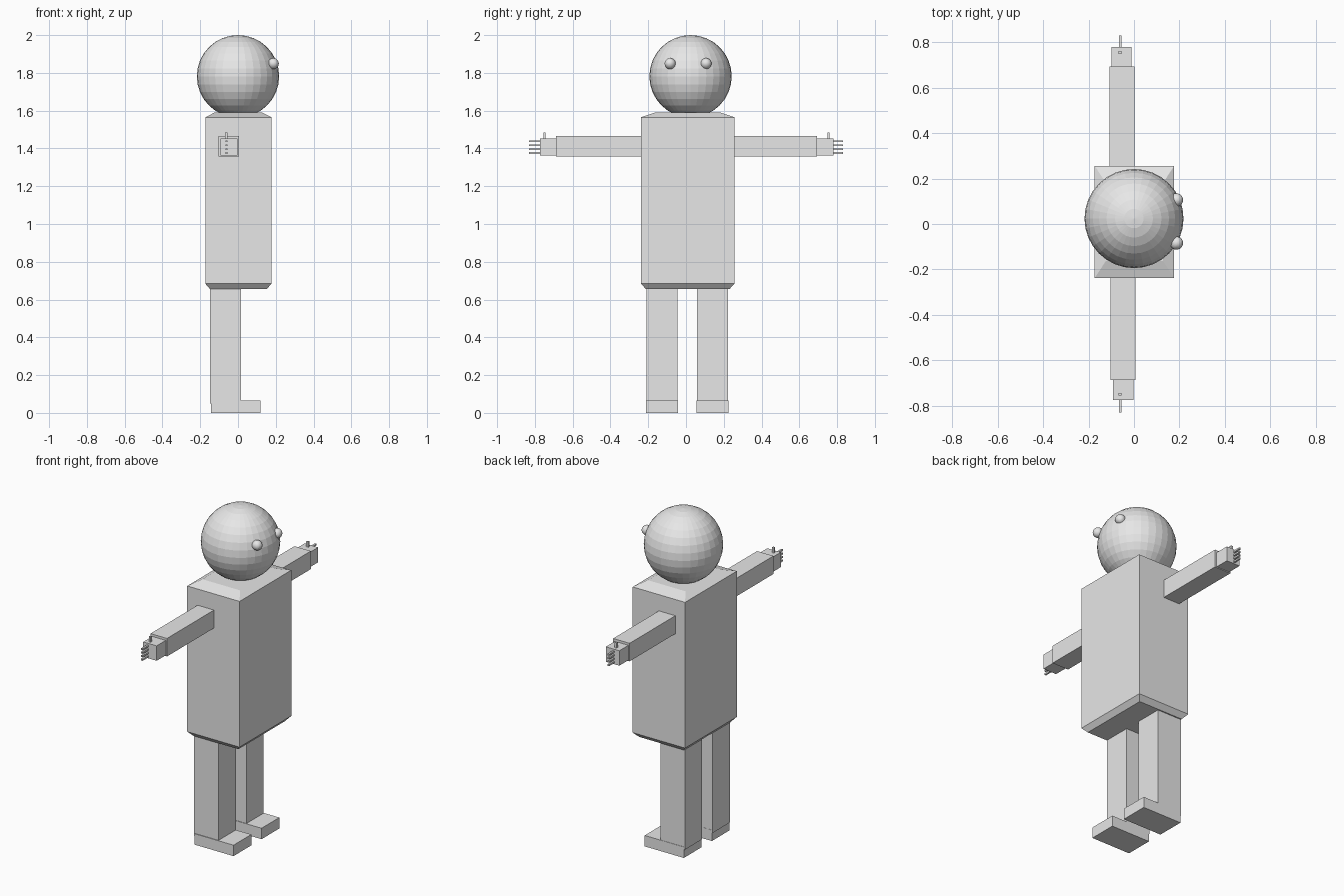
import bpy, bmesh
from mathutils import Matrix

if "Cube" in bpy.data.objects:
    bpy.data.objects.remove(bpy.data.objects["Cube"])

grey = bpy.data.materials.new("light_grey")
grey.diffuse_color = (0.8, 0.8, 0.8, 1)
grey.use_nodes = True
grey.node_tree.nodes["Principled BSDF"].inputs["Base Color"].default_value = grey.diffuse_color


def finish(name, bm):
    bmesh.ops.recalc_face_normals(bm, faces=bm.faces[:])
    me = bpy.data.meshes.new(name)
    bm.to_mesh(me)
    bm.free()
    me.materials.append(grey)
    ob = bpy.data.objects.new(name, me)
    bpy.context.collection.objects.link(ob)
    return ob


def box(name, x, y, z):
    """Box from (min, max) ranges."""
    bm = bmesh.new()
    bmesh.ops.create_cube(bm, size=1)
    for v in bm.verts:
        v.co = [(r[0] + r[1]) / 2 + c * (r[1] - r[0]) for c, r in zip(v.co, (x, y, z))]
    return finish(name, bm)


def ball(name, loc, r, seg, rings):
    bm = bmesh.new()
    bmesh.ops.create_uvsphere(bm, u_segments=seg, v_segments=rings, radius=r,
                              matrix=Matrix.Translation(loc))
    return finish(name, bm)


# Torso: stacked rectangles with sloped shoulders and a chamfered bottom
bm = bmesh.new()
rows = []
for z, hx, hy in ((0.655, 0.15, 0.221), (0.684, 0.175, 0.247),
                  (1.565, 0.175, 0.247), (1.59, 0.126, 0.172)):
    rows.append([bm.verts.new((0.002 + sx * hx, 0.009 + sy * hy, z))
                 for sx, sy in ((-1, -1), (1, -1), (1, 1), (-1, 1))])
for a, b in zip(rows, rows[1:]):
    for i in range(4):
        j = (i + 1) % 4
        bm.faces.new((a[i], a[j], b[j], b[i]))
bm.faces.new(rows[0])
bm.faces.new(rows[-1])
finish("torso", bm)

# Head
ball("head", (0, 0.024, 1.782), 0.218, 32, 16)

for side, s in (("left", 1), ("right", -1)):
    def yr(c, a, b):
        return sorted((c + s * a, c + s * b))

    # Eye
    ball(side + "_eye", (0.187, 0.011 + s * 0.095, 1.849), 0.029, 32, 16)

    # Arm, hand, fingers and thumb
    dx = 0 if s > 0 else 0.004
    box(side + "_arm", (-0.108 + dx, 0.002 + dx), yr(0.003, 0.235, 0.69), (1.358, 1.467))
    box(side + "_hand", (-0.1 + 2 * dx, -0.01 + 2 * dx), yr(0.003, 0.68, 0.777), (1.363, 1.453))
    for i in range(4):
        z = 1.375 + 0.021 * i
        box(f"{side}_finger_{i + 1}", (-0.067, -0.056), yr(0, 0.765, 0.83), (z - 0.005, z + 0.005))
    box(side + "_thumb", (-0.068, -0.055), yr(0.003, 0.746, 0.758), (1.44, 1.485))

    # Leg and foot
    box(side + "_leg", (-0.148, 0.016), yr(0.007, 0.051, 0.216), (0.05, 0.67))
    box(side + "_foot", (-0.143, 0.119), yr(0.006, 0.049, 0.219), (0, 0.066))
